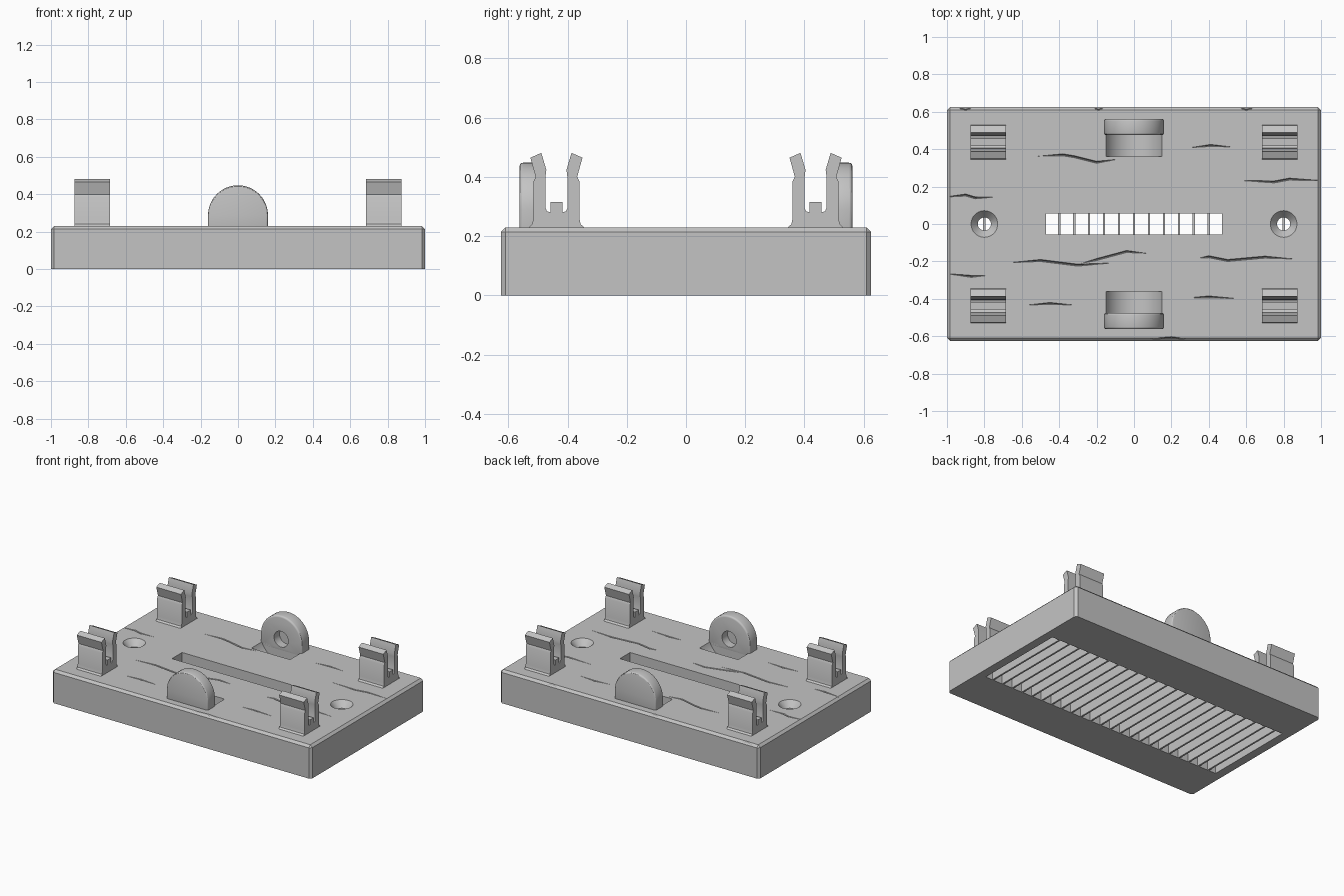
import bpy, bmesh
from math import sin, cos, pi, radians

old = bpy.data.objects.get("Cube")
if old:
    bpy.data.objects.remove(old, do_unlink=True)

grey = bpy.data.materials.new("plain grey")
grey.use_nodes = True
grey.diffuse_color = (0.55, 0.55, 0.55, 1)
grey.node_tree.nodes["Principled BSDF"].inputs["Base Color"].default_value = grey.diffuse_color

TOP = 0.23
ARC_Z, ARC_R = 0.288, 0.16


def finish(name, bm):
    bmesh.ops.recalc_face_normals(bm, faces=bm.faces)
    mesh = bpy.data.meshes.new(name)
    bm.to_mesh(mesh)
    bm.free()
    mesh.materials.append(grey)
    ob = bpy.data.objects.new(name, mesh)
    bpy.context.collection.objects.link(ob)
    return ob


def box(name, lo, hi):
    bm = bmesh.new()
    bmesh.ops.create_cube(bm, size=1)
    for v in bm.verts:
        v.co = [l + (c + 0.5) * (h - l) for c, l, h in zip(v.co, lo, hi)]
    return finish(name, bm)


def prism(name, outline, axis, lo, hi):
    """Extrude an outline of (across, height) points along x or y."""
    bm = bmesh.new()
    rings = [[bm.verts.new((d, a, z) if axis == "X" else (a, d, z)) for a, z in outline]
             for d in (lo, hi)]
    bm.faces.new(rings[0])
    bm.faces.new(rings[1])
    n = len(outline)
    for i in range(n):
        j = (i + 1) % n
        bm.faces.new((rings[0][i], rings[0][j], rings[1][j], rings[1][i]))
    return finish(name, bm)


def arc(radius, start, end, count):
    step = (end - start) / count
    return [(radius * cos(start + i * step), ARC_Z + radius * sin(start + i * step))
            for i in range(count + 1)]


def cone(name, x, r_low, r_high, z_low, z_high):
    bm = bmesh.new()
    bmesh.ops.create_cone(bm, cap_ends=True, segments=40, radius1=r_low,
                          radius2=r_high, depth=z_high - z_low)
    bmesh.ops.translate(bm, verts=bm.verts, vec=(x, 0, (z_low + z_high) / 2))
    return finish(name, bm)


def crack(points, half=0.008, depth=0.02):
    """A V-shaped sliver that tapers to a tip at both ends."""
    bm = bmesh.new()
    lift = 0.01
    first, *middle, last = points
    rings = [[bm.verts.new(p) for p in ((x, y - half, TOP + lift), (x, y + half, TOP + lift),
                                        (x, y, TOP - depth))] for x, y in middle]
    tips = [bm.verts.new((x, y, TOP + lift / 2)) for x, y in (first, last)]
    for i in range(3):
        j = (i + 1) % 3
        bm.faces.new((tips[0], rings[0][i], rings[0][j]))
        bm.faces.new((tips[1], rings[-1][i], rings[-1][j]))
        for a, b in zip(rings, rings[1:]):
            bm.faces.new((a[i], a[j], b[j], b[i]))
    return finish("crack_cutter", bm)


def apply(ob, mod):
    bpy.ops.object.select_all(action="DESELECT")
    bpy.context.view_layer.objects.active = ob
    ob.select_set(True)
    bpy.ops.object.modifier_apply(modifier=mod.name)


def cut(ob, cutter):
    cutter.hide_render = True
    mod = ob.modifiers.new("cut", "BOOLEAN")
    mod.operation, mod.solver, mod.object = "DIFFERENCE", "EXACT", cutter
    apply(ob, mod)
    bpy.data.objects.remove(cutter, do_unlink=True)


def bevel(ob, width, segments):
    mod = ob.modifiers.new("bevel", "BEVEL")
    mod.width, mod.segments, mod.limit_method = width, segments, "ANGLE"
    mod.angle_limit = radians(40)
    apply(ob, mod)


def smooth(ob):
    bpy.ops.object.select_all(action="DESELECT")
    bpy.context.view_layer.objects.active = ob
    ob.select_set(True)
    bpy.ops.object.shade_smooth_by_angle(angle=radians(30))


# Base slab with chamfered upright and top edges
bm = bmesh.new()
bmesh.ops.create_cube(bm, size=1)
for v in bm.verts:
    v.co = (v.co.x * 2, v.co.y * 1.25, (v.co.z + 0.5) * TOP)
edges = [e for e in bm.edges if max(v.co.z for v in e.verts) > 0]
bmesh.ops.bevel(bm, geom=edges, offset=0.016, segments=1, affect="EDGES")
base = finish("base", bm)

# Hollow underside and long opening through the top
cut(base, box("recess", (-0.94, -0.325, -0.1), (0.94, 0.325, 0.165)))
cut(base, box("opening", (-0.47, -0.056, 0.1), (0.47, 0.056, 0.3)))

for side in (-1, 1):
    # Countersunk screw holes
    x = side * 0.8
    cut(base, cone("screw_hole", x, 0.035, 0.035, 0.1, 0.3))
    cut(base, cone("countersink", x, 0.034, 0.072, 0.185, TOP + 0.001))
    # Round-bottomed pockets beside the lugs
    cut(base, prism("pocket", arc(ARC_R, 0, 2 * pi, 48)[:-1], "Y", side * 0.36, side * 0.475))

# Wood-grain cracks on the top, and chips along its edges
cracks = [
    [(-.55, .36), (-.38, .37), (-.32, .36), (-.2, .33), (-.06, .35)],
    [(.27, .405), (.41, .42), (.55, .41)],
    [(.52, .235), (.75, .225), (.83, .24), (1.05, .23)],
    [(-1.05, .14), (-.9, .155), (-.85, .14), (-.72, .145)],
    [(-.71, -.21), (-.5, -.195), (-.3, -.22), (-.07, -.205)],
    [(-.3, -.215), (-.2, -.19), (-.04, -.147), (.1, -.16)],
    [(.33, -.185), (.4, -.175), (.5, -.195), (.7, -.177), (.9, -.19)],
    [(-1.05, -.26), (-.87, -.28), (-.77, -.275)],
    [(-.6, -.435), (-.45, -.425), (-.29, -.435)],
    [(.27, -.395), (.4, -.39), (.58, -.4)],
    [(-.99, .625), (-.9, .612), (-.82, .625)],
    [(-.25, .625), (-.19, .612), (-.12, .625)],
    [(.52, .625), (.6, .612), (.7, .625)],
    [(-.02, -.62), (.2, -.608), (.35, -.62)],
]
for points in cracks:
    cut(base, crack(points))
smooth(base)

# Thin upright slats across the recess
for k in range(-11, 12):
    box("slat", (k * 0.08 - 0.006, -0.33, 0), (k * 0.08 + 0.006, 0.33, 0.11))

# Spring clips: half profile, mirrored
half = [(0.093, TOP - 0.01), (0.093, TOP), (0.082, 0.24), (0.0775, 0.26), (0.0775, 0.385),
        (0.07, 0.4), (0.088, 0.465), (0.051, 0.481), (0.034, 0.424), (0.037, 0.4),
        (0.037, 0.295), (0.032, 0.284), (0.02, 0.28), (0.02, 0.316)]
profile = half + [(-a, z) for a, z in reversed(half)]
for sx in (-1, 1):
    for sy in (-1, 1):
        outline = [(a + sy * 0.4375, z) for a, z in profile]
        smooth(prism("clip", outline, "X", sx * 0.685, sx * 0.875))

# Arched lugs with a blind hole on the inner face
for side in (-1, 1):
    arch = arc(ARC_R, 0, pi, 32) + [(-ARC_R, 0.2), (ARC_R, 0.2)]
    lug = prism("lug", arch, "Y", side * 0.475, side * 0.562)
    bevel(lug, 0.012, 3)
    cut(lug, prism("blind_hole", arc(0.055, 0, 2 * pi, 32)[:-1], "Y", side * 0.45, side * 0.535))
    smooth(lug)
